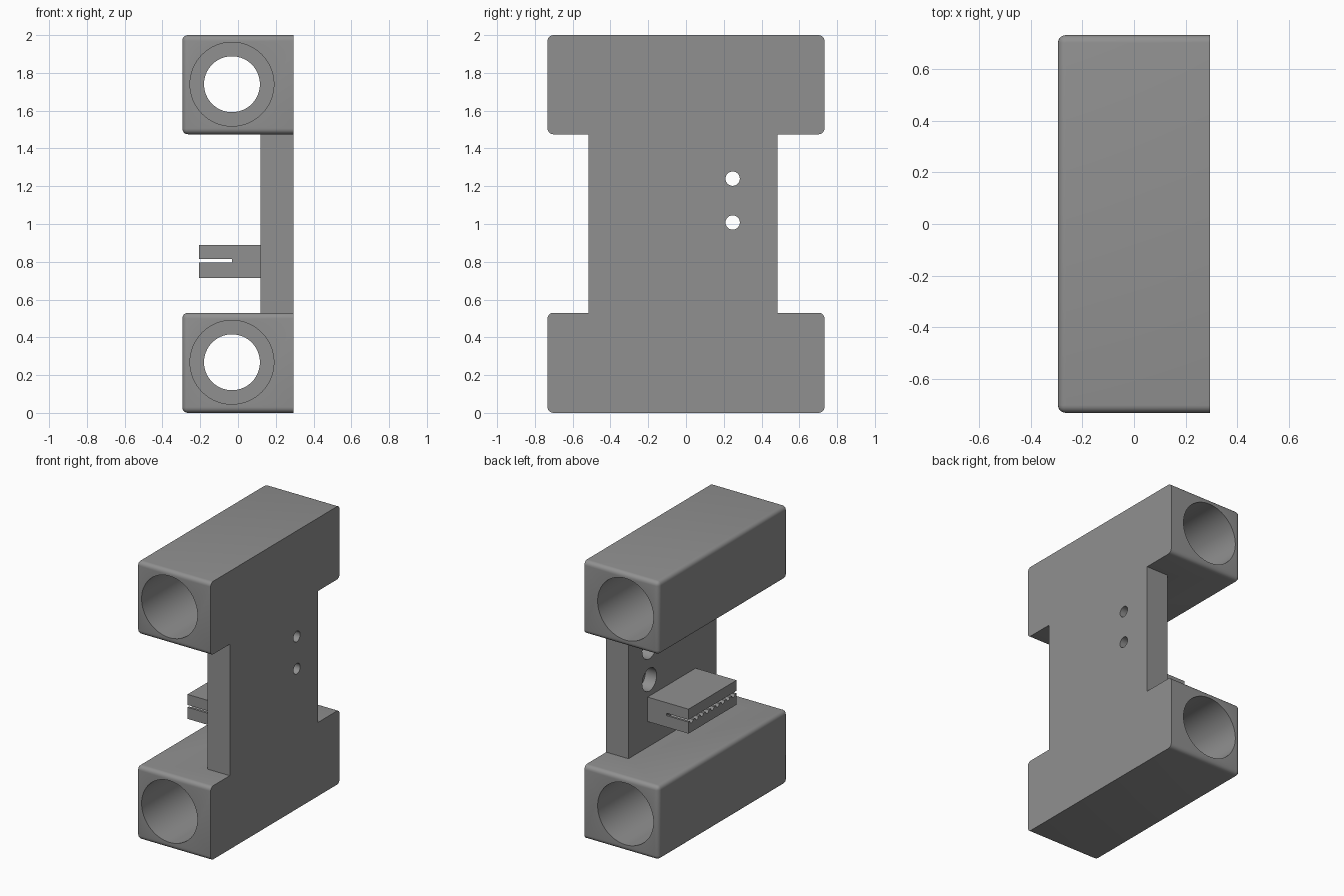
import bpy, bmesh, math
from mathutils import Matrix, Vector

if "Cube" in bpy.data.objects:
    bpy.data.objects.remove(bpy.data.objects["Cube"])

grey = bpy.data.materials.new("grey plastic")
grey.diffuse_color = (0.28, 0.28, 0.28, 1)
grey.use_nodes = True
grey.node_tree.nodes["Principled BSDF"].inputs["Base Color"].default_value = grey.diffuse_color


def make(name, bm):
    mesh = bpy.data.meshes.new(name)
    bm.normal_update()
    bm.to_mesh(mesh)
    bm.free()
    mesh.materials.append(grey)
    ob = bpy.data.objects.new(name, mesh)
    bpy.context.collection.objects.link(ob)
    return ob


def box(name, lo, hi, round_edges=0):
    """Box between two corners; optional rounding of every edge off the +x face."""
    bm = bmesh.new()
    bmesh.ops.create_cube(bm, size=1)
    lo, hi = Vector(lo), Vector(hi)
    for v in bm.verts:
        v.co = [(lo[i] + hi[i]) / 2 + v.co[i] * (hi[i] - lo[i]) for i in range(3)]
    if round_edges:
        edges = [e for e in bm.edges if min(v.co.x for v in e.verts) < hi.x - 0.01]
        bmesh.ops.bevel(bm, geom=edges, offset=round_edges, segments=5,
                        profile=0.5, affect='EDGES')
    return make(name, bm)


def cylinder(name, axis, radius, start, end, sides=64):
    """Cylinder along x or y from a start point to an end point."""
    start, end = Vector(start), Vector(end)
    bm = bmesh.new()
    turn = Matrix.Rotation(math.pi / 2, 4, 'Y' if axis == 'x' else 'X')
    bmesh.ops.create_cone(bm, cap_ends=True, segments=sides, radius1=radius, radius2=radius,
                          depth=(end - start).length,
                          matrix=Matrix.Translation((start + end) / 2) @ turn)
    return make(name, bm)


def combine(target, other, operation):
    mod = target.modifiers.new(operation.lower(), 'BOOLEAN')
    mod.operation, mod.object, mod.solver = operation, other, 'EXACT'
    bpy.context.view_layer.objects.active = target
    bpy.ops.object.modifier_apply(modifier=mod.name)
    bpy.data.objects.remove(other)


# Plate joining the two bearing blocks
carriage = box("carriage_body", (0.118, -0.515, 0.51), (0.295, 0.485, 1.495))

# Bearing blocks, rounded except around the flat mounting face
for z0, z1 in ((0, 0.53), (1.475, 2)):
    combine(carriage, box("bearing_block", (-0.295, -0.733, z0), (0.295, 0.733, z1), 0.03), 'UNION')

# Bearing pockets from both ends, with a thin stop lip in the middle
for z in (0.268, 1.74):
    for s in (-1, 1):
        combine(carriage, cylinder("pocket", 'y', 0.222, (-0.032, s * 0.015, z),
                                   (-0.032, s * 0.8, z)), 'DIFFERENCE')
    combine(carriage, cylinder("rod_hole", 'y', 0.148, (-0.032, -0.1, z),
                               (-0.032, 0.1, z)), 'DIFFERENCE')

# Screw holes with counterbores on the inner side
for z in (1.008, 1.24):
    combine(carriage, cylinder("screw_hole", 'x', 0.038, (0.05, 0.247, z),
                               (0.4, 0.247, z), 32), 'DIFFERENCE')
    combine(carriage, cylinder("counterbore", 'x', 0.082, (0.05, 0.247, z),
                               (0.207, 0.247, z), 32), 'DIFFERENCE')

# Belt clamp with a slot and toothed lower jaw
clamp = box("belt_clamp", (-0.207, -0.278, 0.714), (0.118, 0.267, 0.89))
combine(clamp, box("slot", (-0.3, -0.4, 0.797), (-0.032, 0.4, 0.814)), 'DIFFERENCE')
for i in range(9):
    y = -0.243 + i * 0.0595
    combine(clamp, cylinder("tooth", 'x', 0.018, (-0.3, y, 0.797), (-0.032, y, 0.797), 16),
            'DIFFERENCE')

# Smooth rounded surfaces, crisp edges elsewhere
for ob in (carriage, clamp):
    bpy.ops.object.select_all(action='DESELECT')
    ob.select_set(True)
    bpy.context.view_layer.objects.active = ob
    bpy.ops.object.shade_smooth_by_angle(angle=math.radians(30))
